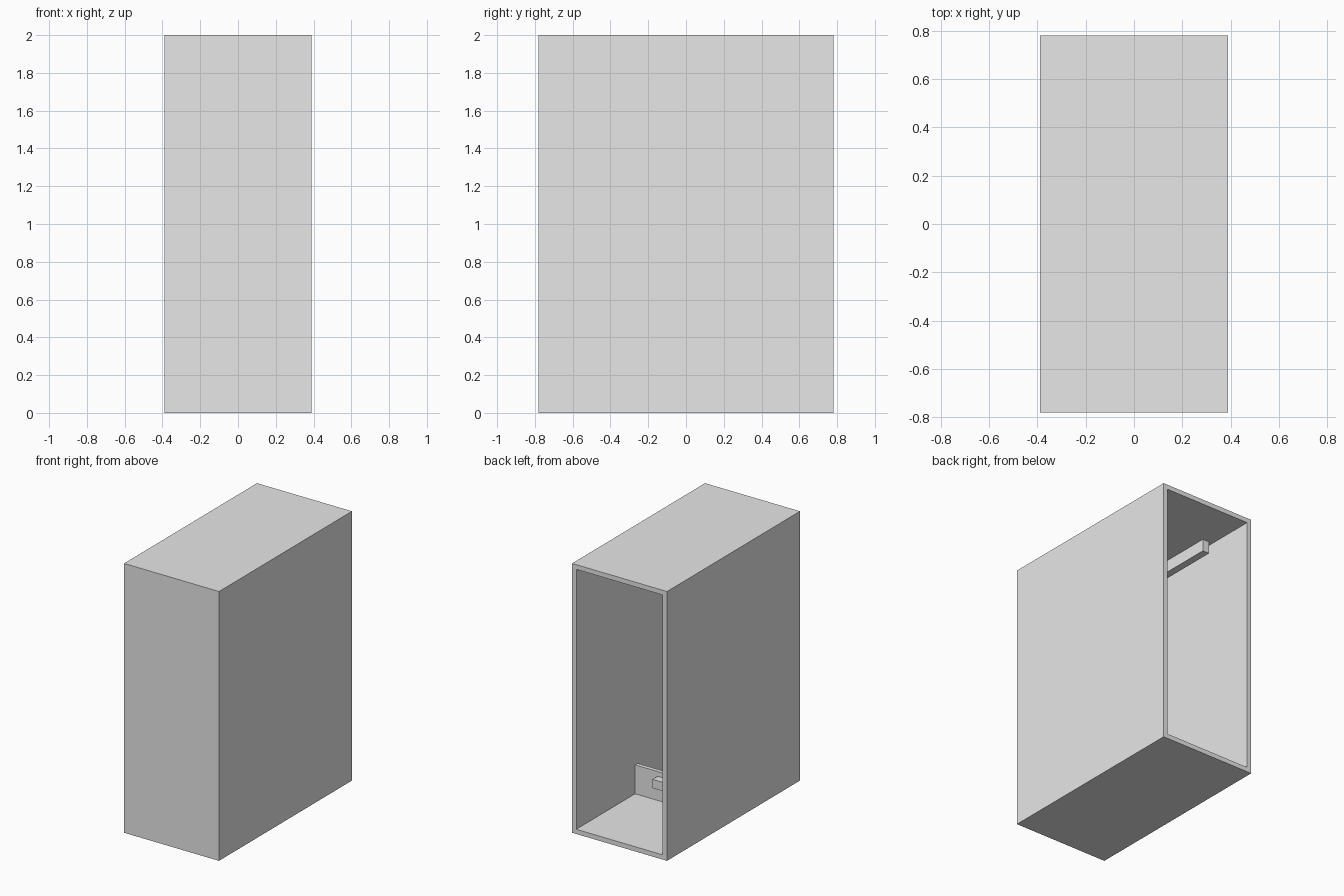
import bpy
import bmesh

cube = bpy.data.objects.get("Cube")
if cube:
    bpy.data.objects.remove(cube, do_unlink=True)

WIDTH, DEPTH, HEIGHT, WALL = 0.78, 1.56, 2.0, 0.035
INNER_X = WIDTH / 2 - WALL

grey = bpy.data.materials.new("light grey")
grey.use_nodes = True
grey.diffuse_color = (0.8, 0.8, 0.8, 1)
grey.node_tree.nodes["Principled BSDF"].inputs["Base Color"].default_value = (0.8, 0.8, 0.8, 1)


def box_mesh(low, high):
    """Return a bmesh box between two corners."""
    bm = bmesh.new()
    bmesh.ops.create_cube(bm, size=1)
    for v in bm.verts:
        v.co = [(a + b) / 2 + c * (b - a) for a, b, c in zip(low, high, v.co)]
    return bm


def add_object(name, bm):
    mesh = bpy.data.meshes.new(name)
    bmesh.ops.recalc_face_normals(bm, faces=bm.faces)
    bm.to_mesh(mesh)
    bm.free()
    mesh.materials.append(grey)
    obj = bpy.data.objects.new(name, mesh)
    bpy.context.collection.objects.link(obj)
    return obj


# Cabinet shell, hollowed from its open back
shell = box_mesh((-WIDTH / 2, -DEPTH / 2, 0), (WIDTH / 2, DEPTH / 2, HEIGHT))
back = max(shell.faces, key=lambda f: f.calc_center_median().y)
bmesh.ops.inset_region(shell, faces=[back], thickness=WALL, use_even_offset=True)
hollow = bmesh.ops.extrude_face_region(shell, geom=[back])["geom"]
if back.is_valid:
    bmesh.ops.delete(shell, geom=[back], context='FACES_ONLY')
for v in [g for g in hollow if isinstance(g, bmesh.types.BMVert)]:
    v.co.y = -DEPTH / 2 + WALL
add_object("cabinet_shell", shell)

# Low divider standing on the cabinet floor
add_object("floor_divider", box_mesh((-INNER_X, 0.06, WALL), (INNER_X, 0.09, 0.25)))

# Handle block on the divider
add_object("divider_handle", box_mesh((-0.17, 0.09, 0.15), (0.17, 0.15, 0.215)))

# Rail under the ceiling, beside the right-hand wall
add_object("ceiling_rail", box_mesh((-0.325, -0.41, 1.875), (-0.27, 0.41, HEIGHT - WALL)))
